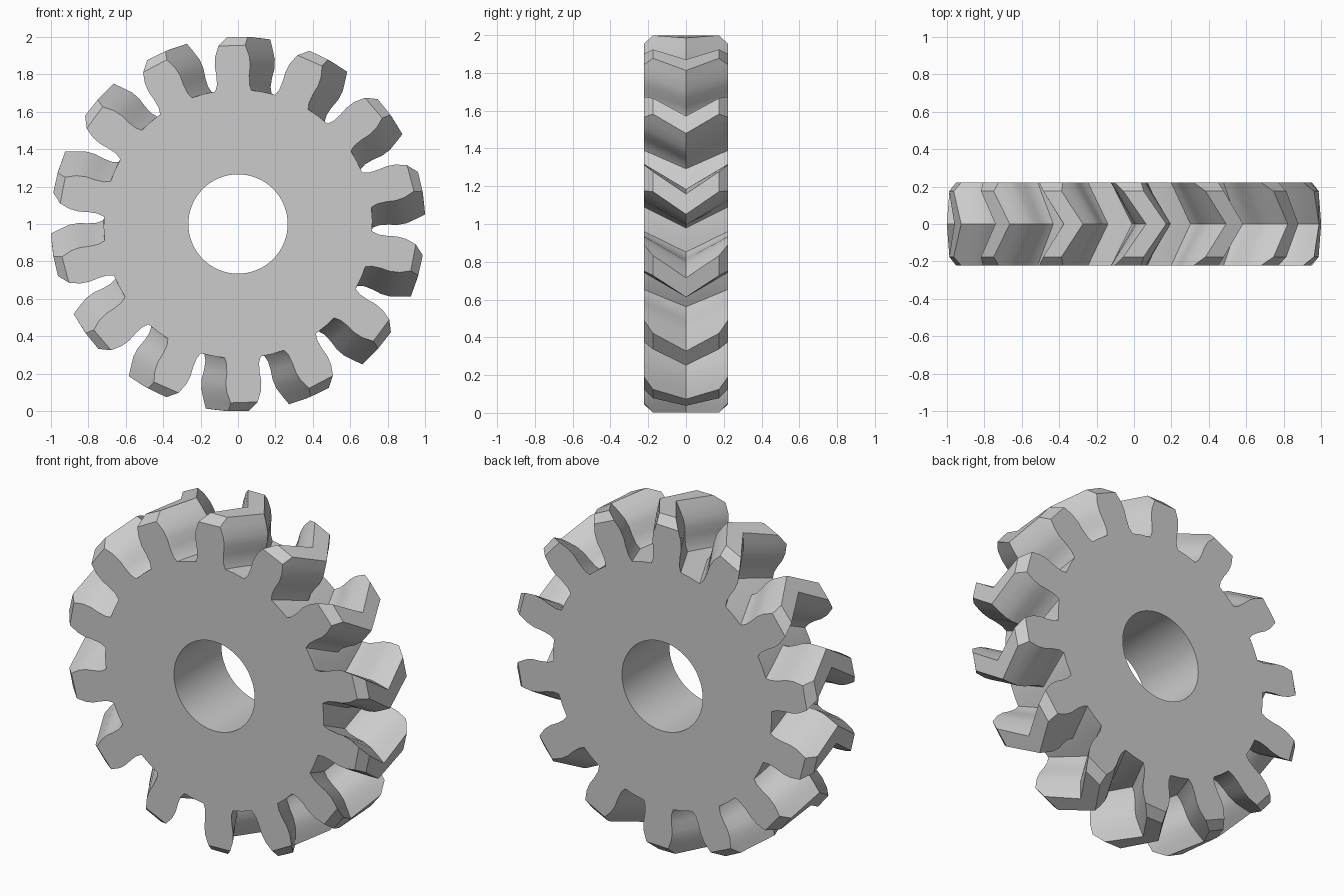
import bpy
import bmesh
from math import sin, cos, pi, radians

cube = bpy.data.objects.get("Cube")
if cube:
    bpy.data.objects.remove(cube, do_unlink=True)

TEETH = 14
HALF_WIDTH = 0.222      # half the gear thickness
CHAMFER_Y = 0.175       # where the tooth tip chamfer begins
BORE = 0.265
BORE_SIDES = 72
LEAD_MID, LEAD_END = 6.8, -2.0   # tooth centre angle at mid-plane and at end faces

# Tooth flank: (radius, half angle in degrees), root to tip
FLANK = [(0.717, 7.7), (0.75, 6.6), (0.80, 6.3), (0.85, 6.4),
         (0.90, 5.8), (0.955, 4.3), (1.0, 3.1)]


def gear_point(bm, radius, degrees, y):
    a = radians(degrees)
    return bm.verts.new((radius * sin(a), y, 1 + radius * cos(a)))


def tooth_loop(bm, y):
    """One closed gear outline, turned according to its depth."""
    lead = LEAD_MID + (LEAD_END - LEAD_MID) * abs(y) / HALF_WIDTH
    flank = list(FLANK)
    if abs(y) > CHAMFER_Y + 0.01:
        flank[-1] = flank[-2]       # chamfered tip, merged below
    pitch = 360 / TEETH
    loop = []
    for i in range(TEETH):
        centre = i * pitch + lead
        loop += [gear_point(bm, r, centre - h, y) for r, h in flank]
        loop += [gear_point(bm, r, centre + h, y) for r, h in reversed(flank)]
        loop.append(gear_point(bm, FLANK[0][0], centre + pitch / 2, y))
    return loop


def bridge(bm, a, b):
    n = len(a)
    for i in range(n):
        j = (i + 1) % n
        bm.faces.new((a[i], a[j], b[j], b[i]))


bm = bmesh.new()

# Herringbone teeth
layers = [tooth_loop(bm, y) for y in
          (-HALF_WIDTH, -CHAMFER_Y, 0, CHAMFER_Y, HALF_WIDTH)]
for a, b in zip(layers, layers[1:]):
    bridge(bm, a, b)
bmesh.ops.remove_doubles(bm, verts=bm.verts[:], dist=0.0001)

# Centre bore
rings = [[gear_point(bm, BORE, 360 * i / BORE_SIDES, y) for i in range(BORE_SIDES)]
         for y in (-HALF_WIDTH, HALF_WIDTH)]
bridge(bm, *rings)

# Flat end faces between the bore and the outline
for side in (-1, 1):
    rim = [e for e in bm.edges if e.is_boundary
           and all(v.co.y * side > HALF_WIDTH - 0.001 for v in e.verts)]
    bmesh.ops.triangle_fill(bm, use_beauty=True, edges=rim, normal=(0, side, 0))
bmesh.ops.recalc_face_normals(bm, faces=bm.faces[:])

mesh = bpy.data.meshes.new("herringbone_gear")
bm.to_mesh(mesh)
bm.free()
gear = bpy.data.objects.new("herringbone_gear", mesh)
bpy.context.collection.objects.link(gear)

# Plain grey metal
grey = bpy.data.materials.new("plain_grey")
grey.use_nodes = True
colour = (0.6, 0.6, 0.6, 1)
grey.diffuse_color = colour
grey.node_tree.nodes["Principled BSDF"].inputs["Base Color"].default_value = colour
mesh.materials.append(grey)

bpy.ops.object.select_all(action='DESELECT')
gear.select_set(True)
bpy.context.view_layer.objects.active = gear
bpy.ops.object.shade_smooth_by_angle(angle=radians(32))
